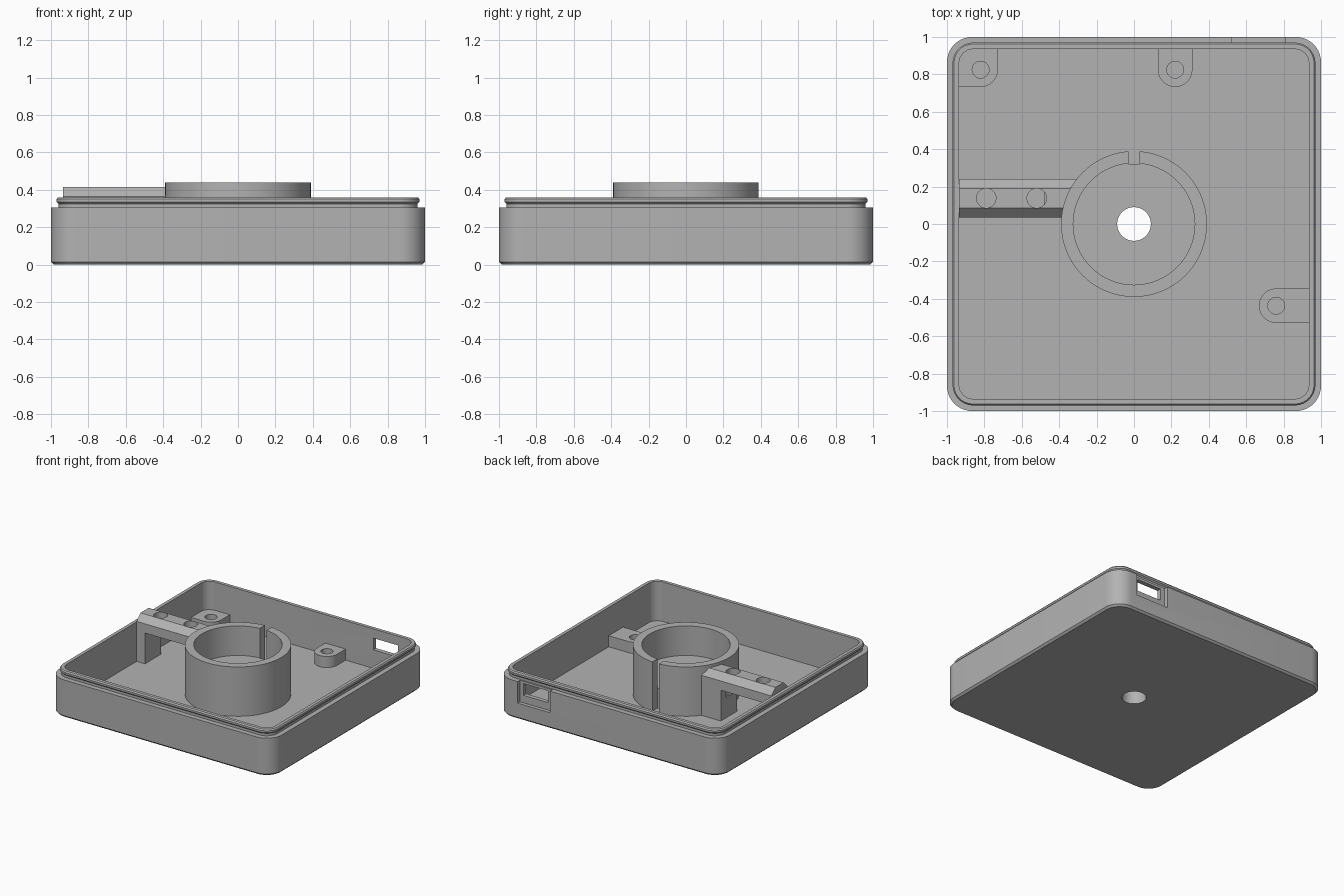
import bpy, bmesh, math
from mathutils import Matrix, Vector

if "Cube" in bpy.data.objects:
    bpy.data.objects.remove(bpy.data.objects["Cube"], do_unlink=True)

grey = bpy.data.materials.new("plain grey")
grey.use_nodes = True
GREY = (0.45, 0.45, 0.45, 1)
grey.diffuse_color = GREY
grey.node_tree.nodes["Principled BSDF"].inputs["Base Color"].default_value = GREY

FLOOR = 0.04
SINK = 0.03      # parts start slightly inside the floor


def finish(bm, name):
    bmesh.ops.recalc_face_normals(bm, faces=bm.faces)
    mesh = bpy.data.meshes.new(name)
    bm.to_mesh(mesh)
    bm.free()
    mesh.materials.append(grey)
    ob = bpy.data.objects.new(name, mesh)
    bpy.context.collection.objects.link(ob)
    return ob


def loft(rings, name, capped=True):
    """Skin a list of equal point rings."""
    bm = bmesh.new()
    loops = [[bm.verts.new(p) for p in ring] for ring in rings]
    n = len(loops[0])
    pairs = list(zip(loops, loops[1:]))
    if not capped:
        pairs.append((loops[-1], loops[0]))
    for a, b in pairs:
        for i in range(n):
            j = (i + 1) % n
            bm.faces.new((a[i], a[j], b[j], b[i]))
    if capped:
        bm.faces.new(loops[0])
        bm.faces.new(loops[-1])
    return finish(bm, name)


def circle(r, z, x=0, y=0, n=64):
    return [(x + r * math.cos(math.tau * i / n), y + r * math.sin(math.tau * i / n), z)
            for i in range(n)]


def rounded_square(half, radius, z, steps=10):
    pts = []
    for q in range(4):
        cx = (half - radius) * (1 if q in (0, 3) else -1)
        cy = (half - radius) * (1 if q < 2 else -1)
        for i in range(steps + 1):
            a = math.pi / 2 * (q + i / steps)
            pts.append((cx + radius * math.cos(a), cy + radius * math.sin(a), z))
    return pts


def prism(outline, z0, z1, name):
    return loft([[(x, y, z) for x, y in outline] for z in (z0, z1)], name)


def box(x0, x1, y0, y1, z0, z1):
    return prism([(x0, y0), (x1, y0), (x1, y1), (x0, y1)], z0, z1, "cutter")


def drill(x, y, r, z0, z1):
    return loft([circle(r, z0, x, y, 48), circle(r, z1, x, y, 48)], "cutter")


def cut(ob, *cutters):
    bpy.context.view_layer.objects.active = ob
    for c in cutters:
        c.hide_render = True
        mod = ob.modifiers.new("cut", 'BOOLEAN')
        mod.operation = 'DIFFERENCE'
        mod.solver = 'EXACT'
        mod.object = c
        bpy.ops.object.modifier_apply(modifier=mod.name)
        bpy.data.objects.remove(c, do_unlink=True)


def smooth(ob):
    bpy.ops.object.select_all(action='DESELECT')
    ob.select_set(True)
    bpy.context.view_layer.objects.active = ob
    bpy.ops.object.shade_smooth_by_angle(angle=math.radians(30))


parts = []

# Tray: chamfered base, stepped lip with a snap bead, hollow inside
tray_profile = [(0.985, 0.12, 0), (1, 0.135, 0.015), (1, 0.135, 0.305),
                (0.96, 0.1, 0.305), (0.96, 0.1, 0.325), (0.97, 0.11, 0.335),
                (0.97, 0.11, 0.35), (0.962, 0.1, 0.36), (0.935, 0.075, 0.36),
                (0.935, 0.075, FLOOR)]
tray = loft([rounded_square(*p) for p in tray_profile], "tray")
cut(tray,
    drill(0, 0, 0.09, -0.1, 0.1),
    box(0.52, 0.81, 0.97, 1.1, 0.13, 0.32),      # outer connector recess
    box(0.56, 0.78, 0.9, 1.1, 0.19, 0.285))      # connector opening
parts.append(tray)

# Central hub: cup with a raised inner floor, centre hole and key slot
hub_profile = [(0.39, SINK), (0.39, 0.44), (0.325, 0.44), (0.325, 0.2),
               (0.09, 0.2), (0.09, SINK)]
hub = loft([circle(r, z) for r, z in hub_profile], "hub", capped=False)
cut(hub, box(-0.03, 0.03, 0.322, 0.5, FLOOR, 0.6))
parts.append(hub)

# Bridge between hub and side wall: hipped bar on two legs
section = [(0.035, SINK), (0.035, 0.365), (0.085, 0.415), (0.19, 0.415),
           (0.24, 0.365), (0.24, SINK)]
bridge = loft([[(x, y, z) for y, z in section] for x in (-0.935, -0.25)], "bridge")
cut(bridge,
    drill(0, 0, 0.36, -0.1, 0.6),
    box(-0.86, -0.48, -0.1, 0.4, -0.1, 0.29),
    *[drill(x, 0.138, 0.052, 0.2, 0.5) for x in (-0.79, -0.52)])
parts.append(bridge)


# Screw bosses growing out of the walls
def boss(name, x, y, direction, reach, square_side=False):
    r, steps = 0.092, 16
    turn = Matrix.Rotation(math.radians(direction), 2)
    arc = [(r * math.sin(a), -r * math.cos(a))
           for a in (math.pi / 2 * (i / steps) for i in range(-steps, steps + 1))]
    if square_side:
        arc = [(-reach, -r)] + [p for p in arc if p[0] >= 0]
        arc += [(r, reach), (-reach, reach)]
    else:
        arc += [(r, reach), (-r, reach)]
    outline = [Vector((x, y)) + turn @ Vector(p) for p in arc]
    ob = prism(outline, SINK, 0.13, name)
    cut(ob, drill(x, y, 0.045, FLOOR, 0.3))
    parts.append(ob)


boss("corner_boss", -0.82, 0.825, 0, 0.115, square_side=True)
boss("back_boss", 0.22, 0.825, 0, 0.115)
boss("left_boss", 0.76, -0.437, -90, 0.18)

for part in parts:
    smooth(part)
